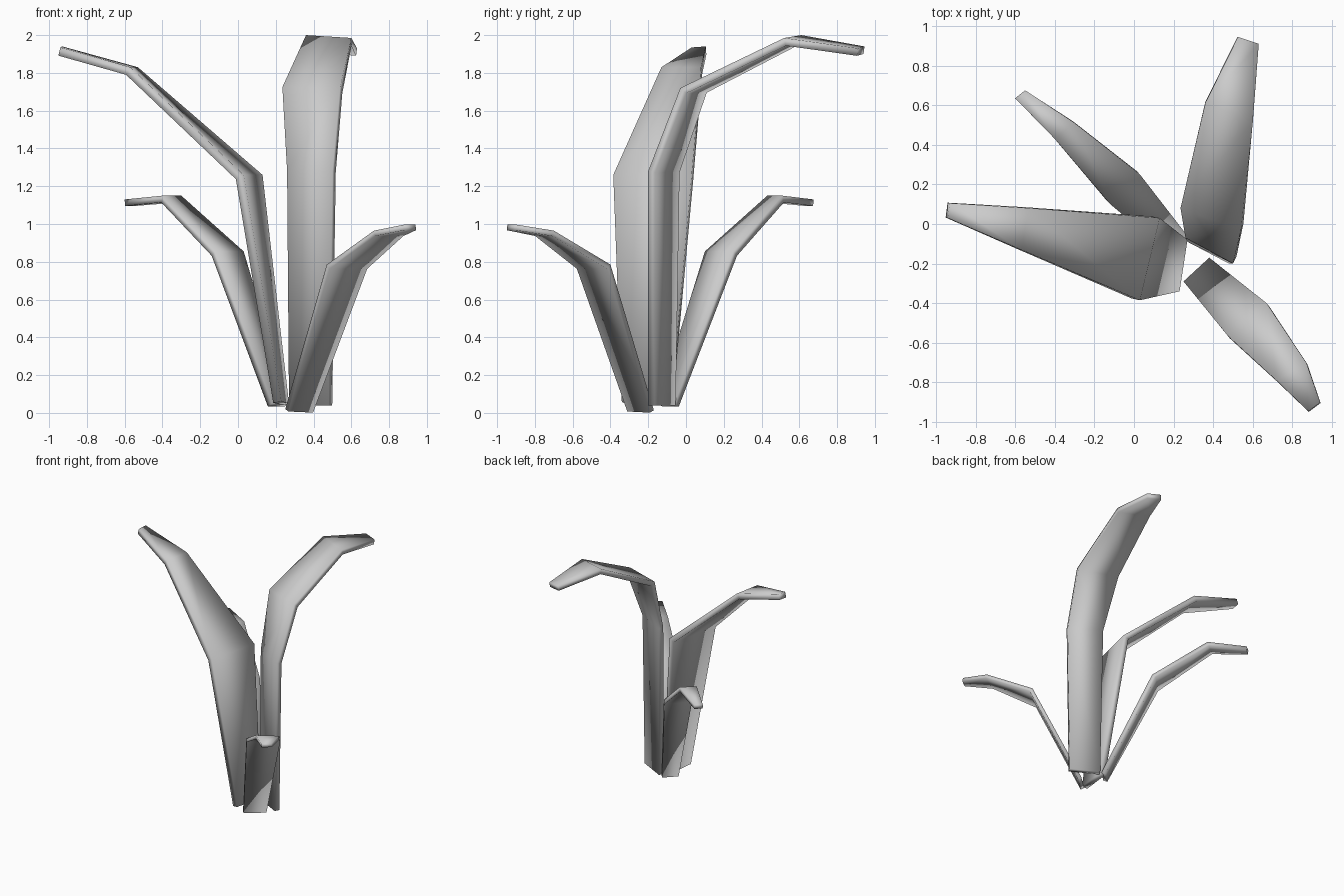
import bpy, bmesh


def leaf(name, thickness, stations):
    """Bent blade: (left edge, right edge) pairs from root to tip, thickened below."""
    bm = bmesh.new()
    rows = [[bm.verts.new(p) for p in pair] for pair in stations]
    for (l0, r0), (l1, r1) in zip(rows, rows[1:]):
        bm.faces.new((l0, r0, r1, l1))
    for f in bm.faces:
        f.smooth = True
    mesh = bpy.data.meshes.new(name)
    bm.to_mesh(mesh)
    bm.free()
    ob = bpy.data.objects.new(name, mesh)
    bpy.context.collection.objects.link(ob)
    mod = ob.modifiers.new("thickness", 'SOLIDIFY')
    mod.thickness = thickness
    mod.offset = -1
    mod.use_even_offset = True
    return ob


# tall leaf bending to the left
leaf("tall_leaf_left", 0.045, [
    ((0.23, -0.34, 0.06), (0.27, -0.08, 0.05)),
    ((0.03, -0.385, 1.26), (0.13, 0.03, 1.26)),
    ((-0.57, -0.13, 1.83), (-0.53, 0.08, 1.83)),
    ((-0.94, 0.03, 1.935), (-0.93, 0.105, 1.94)),
])

# tall leaf bending to the back
leaf("tall_leaf_back", 0.04, [
    ((0.27, -0.09, 0.04), (0.48, -0.20, 0.04)),
    ((0.26, -0.07, 1.28), (0.50, -0.20, 1.28)),
    ((0.235, 0.08, 1.725), (0.54, -0.03, 1.72)),
    ((0.36, 0.61, 2.0), (0.60, 0.52, 1.985)),
    ((0.525, 0.945, 1.94), (0.63, 0.91, 1.93)),
])

# short leaf bending to the front right
leaf("short_leaf_front", 0.03, [
    ((0.38, -0.17, 0.014), (0.25, -0.29, 0.02)),
    ((0.67, -0.40, 0.785), (0.47, -0.56, 0.785)),
    ((0.87, -0.70, 0.965), (0.72, -0.79, 0.965)),
    ((0.94, -0.90, 0.997), (0.88, -0.945, 0.997)),
])

# short leaf bending to the back left
leaf("short_leaf_back", 0.035, [
    ((0.18, -0.15, 0.05), (0.27, -0.06, 0.05)),
    ((-0.12, 0.10, 0.855), (0.03, 0.25, 0.855)),
    ((-0.40, 0.43, 1.15), (-0.30, 0.51, 1.15)),
    ((-0.60, 0.635, 1.13), (-0.55, 0.675, 1.13)),
])
